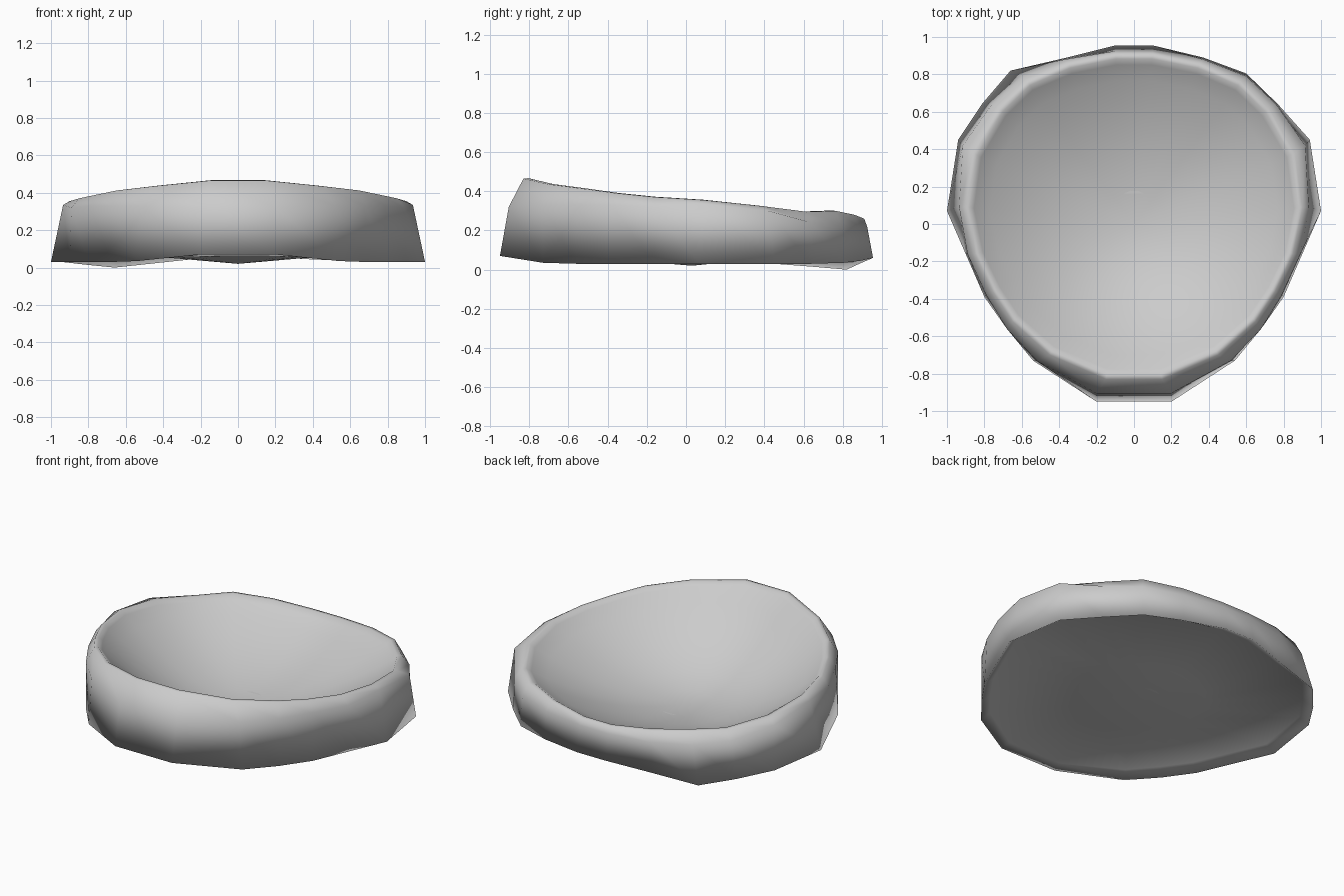
import bpy, bmesh
from mathutils import Vector

if "Cube" in bpy.data.objects:
    bpy.data.objects.remove(bpy.data.objects["Cube"])

# Right-half outlines, running from the back to the front: (x, y, z)
FOOT = [(.1, .955, .06), (.37, .89, .045), (.6, .805, .035), (.77, .64, .03), (.94, .45, .03), (1, .07, .03),
        (.9, -.16, .03), (.8, -.39, .03), (.68, -.56, .03), (.54, -.73, .035), (.2, -.95, .07)]
SHOULDER = [(.1, .925, .22), (.37, .88, .22), (.6, .79, .23), (.76, .64, .24), (.915, .42, .30), (.935, .09, .335),
            (.89, -.16, .32), (.79, -.38, .33), (.68, -.56, .33), (.52, -.73, .33), (.2, -.905, .32)]
CREST = [(.1, .91, .26), (.35, .86, .28), (.57, .765, .30), (.72, .62, .295), (.86, .38, .325), (.90, .09, .355),
         (.85, -.16, .37), (.755, -.36, .39), (.65, -.52, .412), (.45, -.70, .435), (.15, -.83, .465)]


def closed(half):
    """Mirror a half outline into a full loop."""
    return [Vector(p) for p in half] + [Vector((-x, y, z)) for x, y, z in reversed(half)]


def shrink(loop, fx, fy, dz):
    return [Vector((p.x * fx, p.y * fy, p.z + dz)) for p in loop]


foot, shoulder, crest = closed(FOOT), closed(SHOULDER), closed(CREST)
# The back left corner of the foot sags and sticks out
n = len(foot)
foot[n - 2] = Vector((-.38, .885, .03))
foot[n - 3] = Vector((-.66, .82, 0))
foot[n - 4] = Vector((-.81, .645, .015))

# Rounded rim and dished interior
rim = shrink(crest, .975, .97, .002)
lip = shrink(crest, .95, .935, -.02)
FLOOR_Z = .025


def dish(t):
    return [Vector((p.x * t, p.y * t, FLOOR_Z + (p.z - FLOOR_Z) * t ** 2)) for p in lip]


# Underside is recessed just inside the foot and sags to the dish centre
recess = [Vector((p.x * .94, p.y * .94, .4 * p.z + .06)) for p in foot]
middle = [Vector((p.x * .4, p.y * .4, .055)) for p in foot]
loops = [middle, recess, foot, shoulder, crest, rim, lip] + [dish(t) for t in (.9, .75, .58, .4, .2)]

bm = bmesh.new()
rings = [[bm.verts.new(p) for p in loop] for loop in loops]
for a, b in zip(rings, rings[1:]):
    for i in range(n):
        j = (i + 1) % n
        bm.faces.new((a[i], a[j], b[j], b[i]))


def fan(ring, centre):
    c = bm.verts.new(centre)
    for i in range(n):
        bm.faces.new((ring[i], ring[(i + 1) % n], c))


# Dish centre and underside
fan(rings[-1], (0, 0, FLOOR_Z))
fan(rings[0], (0, .03, .02))
bmesh.ops.recalc_face_normals(bm, faces=bm.faces)

mesh = bpy.data.meshes.new("bowl")
bm.to_mesh(mesh)
bm.free()
mesh.shade_smooth()
bowl = bpy.data.objects.new("bowl", mesh)
bpy.context.collection.objects.link(bowl)
